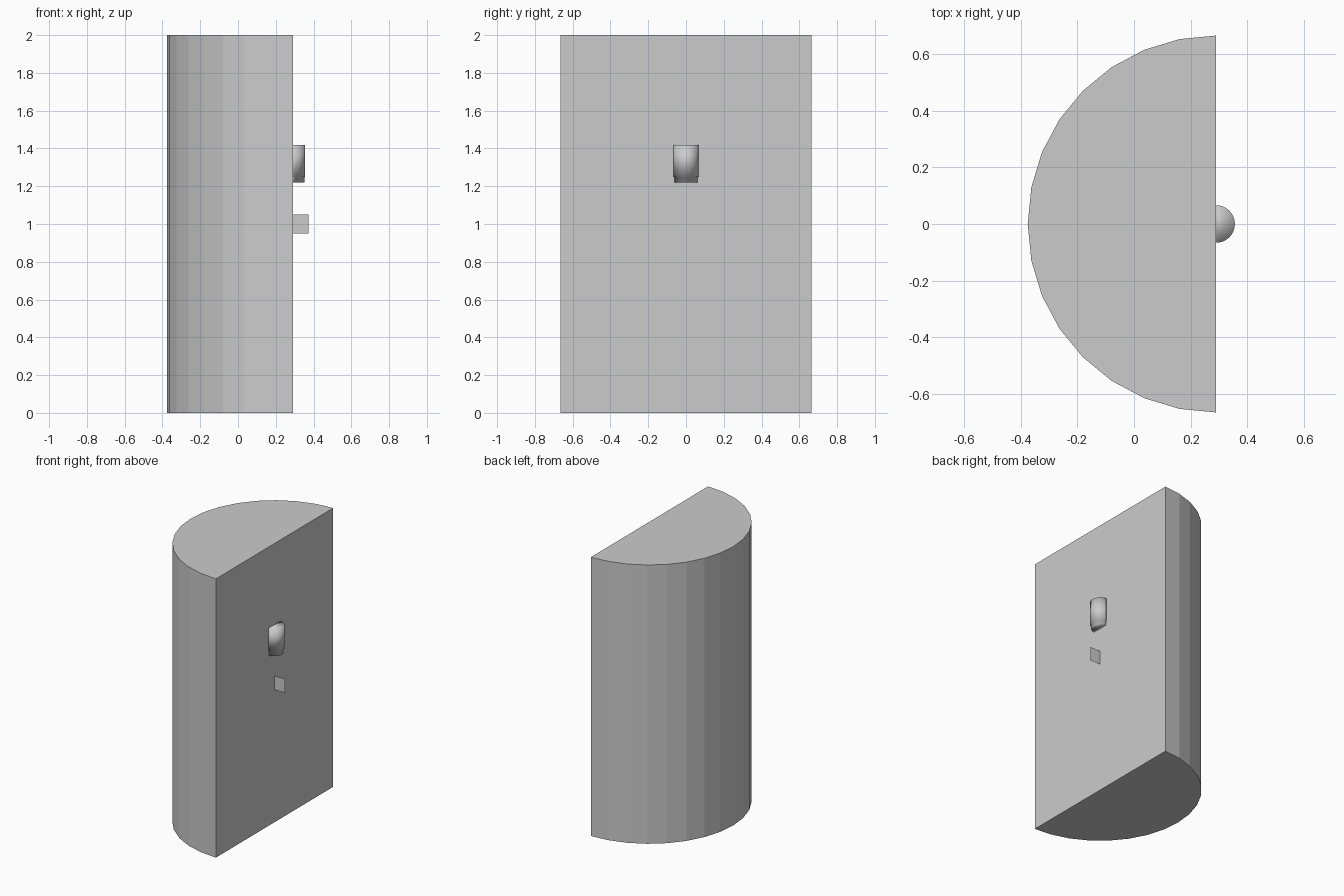
import bpy, bmesh
from math import cos, sin, pi

if "Cube" in bpy.data.objects:
    bpy.data.objects.remove(bpy.data.objects["Cube"])

WALL_X = 0.29


def half_column(name, rings, steps, side, smooth=False):
    """Half-round column from (radius, z) rings; side is +1 or -1 along x."""
    bm = bmesh.new()
    loops = []
    for r, z in rings:
        angles = [-pi / 2 + pi * i / steps for i in range(steps + 1)]
        loops.append([bm.verts.new((WALL_X + side * r * cos(a), r * sin(a), z))
                      for a in angles])
    n = steps + 1
    for low, high in zip(loops, loops[1:]):
        for i in range(n):
            j = (i + 1) % n
            bm.faces.new((low[i], low[j], high[j], high[i]))
    bm.faces.new(loops[0])
    bm.faces.new(loops[-1])
    bmesh.ops.recalc_face_normals(bm, faces=bm.faces)
    for f in bm.faces:
        f.smooth = smooth
    return add_object(name, bm)


def add_object(name, bm):
    mesh = bpy.data.meshes.new(name)
    bm.to_mesh(mesh)
    bm.free()
    obj = bpy.data.objects.new(name, mesh)
    bpy.context.collection.objects.link(obj)
    return obj


# Half-round main body with its flat wall facing +x
half_column("body", [(0.665, 0), (0.665, 2)], 16, -1)

# Rounded fixture on the flat wall, with a narrower lip below
half_column("fixture", [(0.061, 1.22), (0.061, 1.25), (0.066, 1.25), (0.066, 1.418)],
            16, 1, smooth=True)

# Thin upright tab below the fixture
bm = bmesh.new()
bm.faces.new([bm.verts.new((x, 0, z)) for x, z in
              ((WALL_X, 0.95), (0.373, 0.95), (0.373, 1.05), (WALL_X, 1.05))])
add_object("tab", bm)
